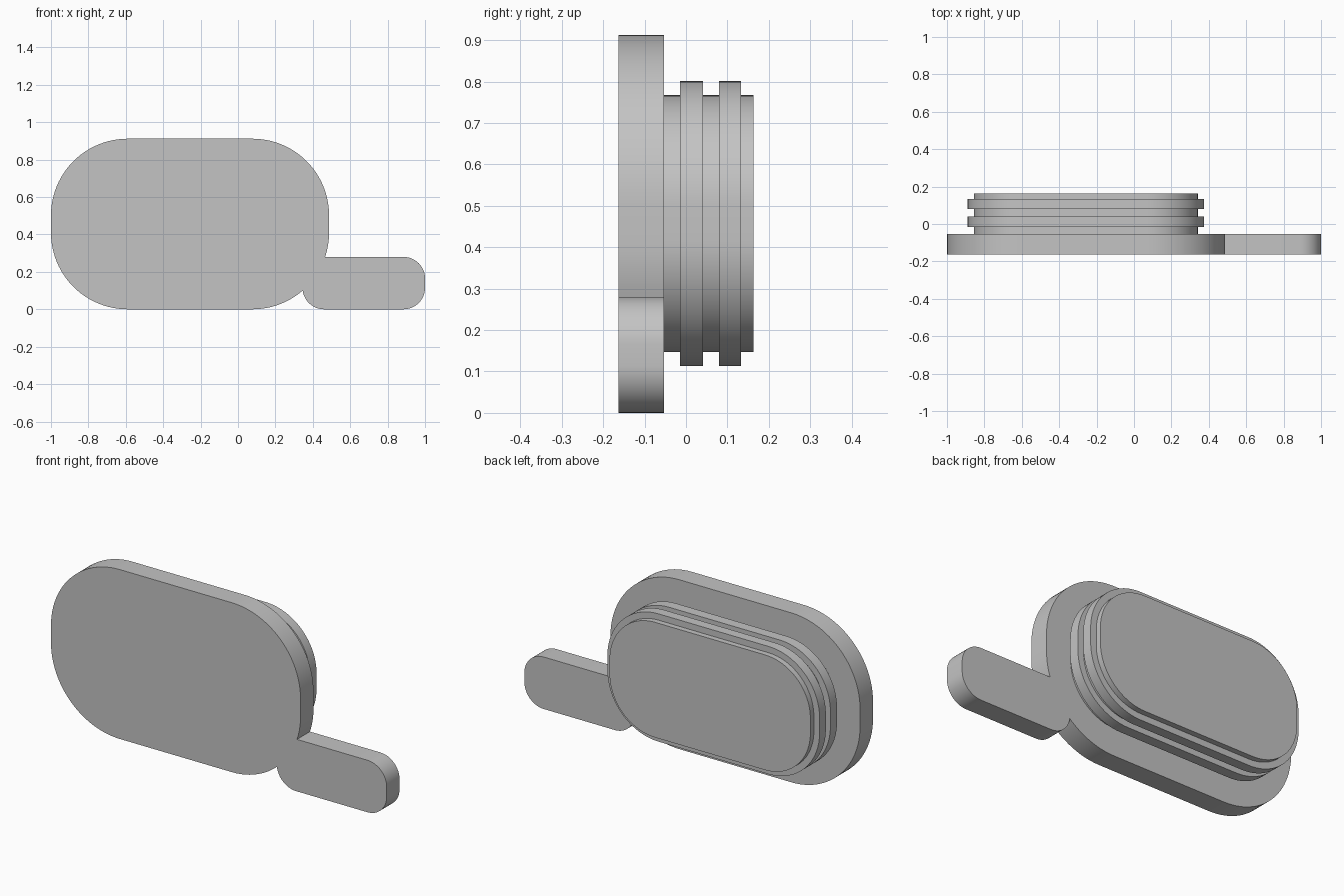
import bpy, bmesh, math

if "Cube" in bpy.data.objects:
    bpy.data.objects.remove(bpy.data.objects["Cube"], do_unlink=True)

grey = bpy.data.materials.new("plain grey")
grey.use_nodes = True
grey.diffuse_color = (0.55, 0.55, 0.55, 1)
grey.node_tree.nodes["Principled BSDF"].inputs["Base Color"].default_value = (0.55, 0.55, 0.55, 1)


def rounded_outline(x0, x1, z0, z1, r, segments):
    """Points of a rounded rectangle in the xz plane."""
    corners = [(x1 - r, z1 - r), (x0 + r, z1 - r), (x0 + r, z0 + r), (x1 - r, z0 + r)]
    points = []
    for quarter, (cx, cz) in enumerate(corners):
        for i in range(segments + 1):
            a = math.pi / 2 * (quarter + i / segments)
            points.append((cx + r * math.cos(a), cz + r * math.sin(a)))
    return points


def stepped_slab(name, x0, x1, z0, z1, r, steps, segments=24):
    """Stack rounded outlines along y; each step is (y, outward growth)."""
    bm = bmesh.new()
    rings = []
    for y, g in steps:
        outline = rounded_outline(x0 - g, x1 + g, z0 - g, z1 + g, r + g, segments)
        rings.append([bm.verts.new((x, y, z)) for x, z in outline])
    n = len(rings[0])
    for a, b in zip(rings, rings[1:]):
        for i in range(n):
            j = (i + 1) % n
            bm.faces.new((a[i], a[j], b[j], b[i]))
    bm.faces.new(rings[0])
    bm.faces.new(rings[-1])
    bmesh.ops.recalc_face_normals(bm, faces=bm.faces)
    mesh = bpy.data.meshes.new(name)
    bm.to_mesh(mesh)
    bm.free()
    mesh.materials.append(grey)
    obj = bpy.data.objects.new(name, mesh)
    bpy.context.collection.objects.link(obj)
    return obj


def activate(obj):
    bpy.ops.object.select_all(action='DESELECT')
    obj.select_set(True)
    bpy.context.view_layer.objects.active = obj


# Cover plate and its pull tab, fused into one flat piece
FRONT, BACK = -0.163, -0.053
plate = stepped_slab("cover_plate", -1, 0.487, 0, 0.912, 0.41, [(FRONT, 0), (BACK, 0)])
tab = stepped_slab("pull_tab", 0.345, 1, 0, 0.28, 0.115, [(FRONT, 0), (BACK, 0)], 12)
activate(plate)
fuse = plate.modifiers.new("fuse_tab", 'BOOLEAN')
fuse.operation = 'UNION'
fuse.solver = 'EXACT'
fuse.object = tab
bpy.ops.object.modifier_apply(modifier=fuse.name)
bpy.data.objects.remove(tab, do_unlink=True)

# Plug with two raised sealing ribs
RIB = 0.034
steps = [(BACK - 0.005, 0)]
for start, end in [(-0.015, 0.041), (0.08, 0.133)]:
    steps += [(start, 0), (start, RIB), (end, RIB), (end, 0)]
steps.append((0.163, 0))
plug = stepped_slab("ribbed_plug", -0.855, 0.341, 0.147, 0.767, 0.27, steps)

# Smooth the rounded sides, keep the rims sharp
for obj in (plate, plug):
    activate(obj)
    bpy.ops.object.shade_smooth_by_angle(angle=math.radians(30))
